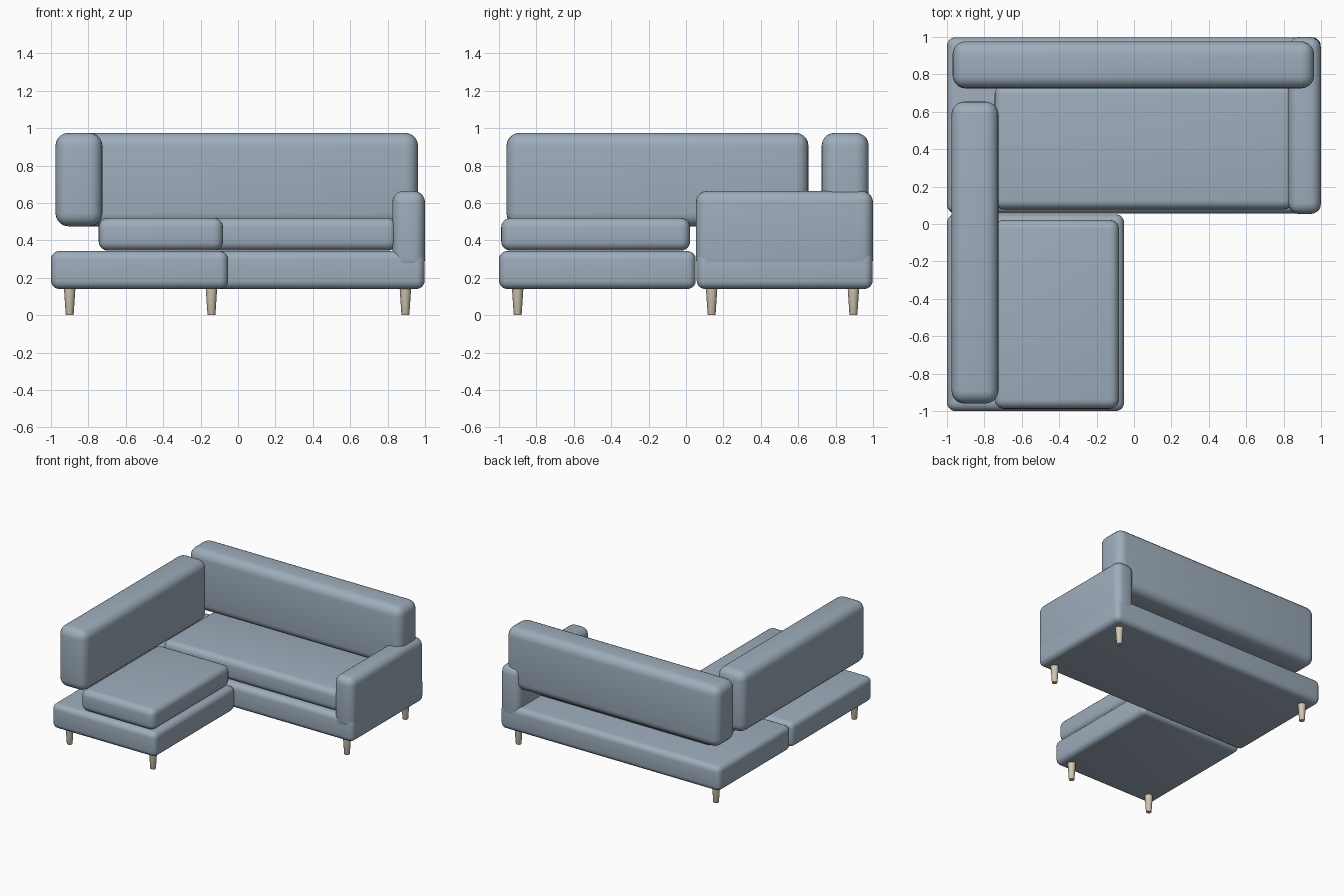
import bpy, bmesh, math
from mathutils import Vector

cube = bpy.data.objects.get("Cube")
if cube:
    bpy.data.objects.remove(cube, do_unlink=True)


def material(name, rgb):
    m = bpy.data.materials.new(name)
    m.use_nodes = True
    m.diffuse_color = (*rgb, 1)
    m.node_tree.nodes["Principled BSDF"].inputs["Base Color"].default_value = (*rgb, 1)
    return m


fabric = material("blue grey fabric", (0.34, 0.42, 0.50))
wood = material("pale wood", (0.66, 0.57, 0.44))


def finish(name, bm, mat):
    mesh = bpy.data.meshes.new(name)
    bm.to_mesh(mesh)
    bm.free()
    mesh.materials.append(mat)
    obj = bpy.data.objects.new(name, mesh)
    bpy.context.collection.objects.link(obj)
    return obj


def smooth(obj, degrees):
    bpy.ops.object.select_all(action='DESELECT')
    obj.select_set(True)
    bpy.context.view_layer.objects.active = obj
    bpy.ops.object.shade_smooth_by_angle(angle=math.radians(degrees))


def padded_box(name, x, y, z, radius):
    """Rounded upholstered block spanning the given ranges."""
    bm = bmesh.new()
    bmesh.ops.create_cube(bm, size=1)
    low, high = (Vector(c) for c in zip(x, y, z))
    for v in bm.verts:
        v.co = (low + high) / 2 + v.co * (high - low)
    bmesh.ops.bevel(bm, geom=bm.edges[:], offset=radius, segments=5,
                    profile=0.5, affect='EDGES')
    smooth(finish(name, bm, fabric), 40)


def leg(name, x, y):
    """Round leg that narrows towards the floor."""
    bm = bmesh.new()
    bmesh.ops.create_cone(bm, cap_ends=True, segments=24,
                          radius1=0.021, radius2=0.031, depth=0.15)
    bmesh.ops.translate(bm, verts=bm.verts, vec=(x, y, 0.075))
    rim = [e for e in bm.edges if all(v.co.z < 0.01 for v in e.verts)]
    bmesh.ops.bevel(bm, geom=rim, offset=0.004, segments=2,
                    profile=0.5, affect='EDGES')
    smooth(finish(name, bm, wood), 40)


# Platforms
padded_box("main_base", (-1, 0.998), (0.057, 0.998), (0.14, 0.343), 0.045)
padded_box("chaise_base", (-1, -0.053), (-1, 0.052), (0.14, 0.343), 0.045)

# Seat cushions
padded_box("main_seat", (-0.745, 0.85), (0.078, 0.745), (0.345, 0.52), 0.05)
padded_box("chaise_seat", (-0.745, -0.08), (-0.988, 0.022), (0.345, 0.52), 0.05)

# Back cushions and armrest
padded_box("back_cushion", (-0.97, 0.963), (0.725, 0.977), (0.475, 0.975), 0.07)
padded_box("side_cushion", (-0.976, -0.725), (-0.96, 0.655), (0.475, 0.975), 0.07)
padded_box("left_armrest", (0.825, 1), (0.053, 1), (0.24, 0.664), 0.06)

# Legs
for name, x, y in (("chaise_front_right_leg", -0.9, -0.9),
                   ("chaise_front_left_leg", -0.142, -0.9),
                   ("main_front_left_leg", 0.895, 0.137),
                   ("main_back_left_leg", 0.895, 0.895),
                   ("main_back_right_leg", -0.9, 0.895)):
    leg(name, x, y)
